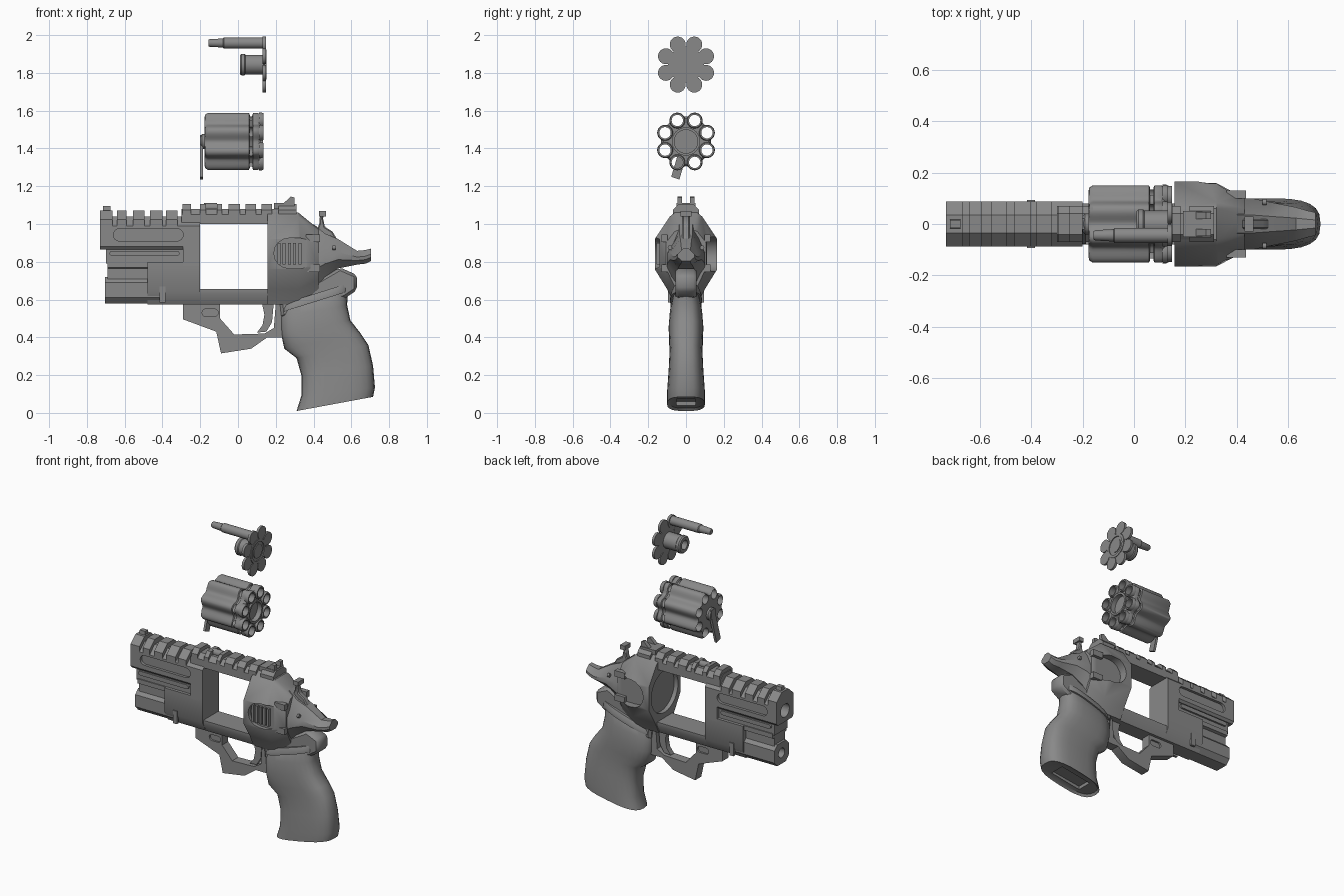
import bpy, bmesh
from math import sin, cos, pi, tau, copysign
from mathutils import Vector

default = bpy.data.objects.get("Cube")
if default:
    bpy.data.objects.remove(default, do_unlink=True)

steel = bpy.data.materials.new("gunmetal grey")
steel.use_nodes = True
GREY = (.25, .25, .25, 1)
steel.diffuse_color = GREY
steel.node_tree.nodes["Principled BSDF"].inputs["Base Color"].default_value = GREY
parts = []


def loft(name, rings, closed=False):
    """Skin a row of equal rings; cap the ends or close the row into a loop."""
    bm = bmesh.new()
    rows = [[bm.verts.new(p) for p in ring] for ring in rings]
    pairs = list(zip(rows, rows[1:]))
    if closed:
        pairs.append((rows[-1], rows[0]))
    for a, b in pairs:
        count = len(a)
        for i in range(count):
            j = (i + 1) % count
            bm.faces.new((a[i], a[j], b[j], b[i]))
    if not closed:
        bm.faces.new(rows[0])
        bm.faces.new(rows[-1])
    bmesh.ops.recalc_face_normals(bm, faces=bm.faces)
    mesh = bpy.data.meshes.new(name)
    bm.to_mesh(mesh)
    bm.free()
    mesh.materials.append(steel)
    obj = bpy.data.objects.new(name, mesh)
    bpy.context.collection.objects.link(obj)
    parts.append(obj)
    return obj


def section(x, half):
    """Symmetric cross-section at x from its +y half, listed top to bottom."""
    return [(x, y, z) for y, z in half] + [(x, -y, z) for y, z in reversed(half)]


def bar(name, x0, x1, half):
    return loft(name, [section(x0, half), section(x1, half)])


def box(name, x0, x1, z0, z1, w, y=0):
    return plate(name, [(x0, z0), (x1, z0), (x1, z1), (x0, z1)], w, y)


def plate(name, outline, w, y=0):
    """Side outline in x, z given the half thickness w."""
    return loft(name, [[(x, y + s * w, z) for x, z in outline] for s in (-1, 1)])


def tube(name, profile, y, z, closed=False, n=32):
    """Lathe (x, radius) pairs around an axis along x."""
    return loft(name, [[(x, y + r * cos(tau * i / n), z + r * sin(tau * i / n))
                        for i in range(n)] for x, r in profile], closed)


def capsule(x0, x1, z0, z1):
    r, mid = (z1 - z0) / 2, (z0 + z1) / 2
    arc = [pi * i / 8 - pi / 2 for i in range(9)]
    return ([(x1 - r + r * cos(a), mid + r * sin(a)) for a in arc]
            + [(x0 + r - r * cos(a), mid - r * sin(a)) for a in arc])


def bake(obj):
    graph = bpy.context.evaluated_depsgraph_get()
    graph.update()
    mesh = bpy.data.meshes.new_from_object(obj.evaluated_get(graph))
    obj.modifiers.clear()
    obj.data = mesh


def cut(obj, cutters):
    for c in cutters:
        mod = obj.modifiers.new("cut", "BOOLEAN")
        mod.operation, mod.object, mod.solver = "DIFFERENCE", c, "EXACT"
    bake(obj)
    for c in cutters:
        parts.remove(c)
        bpy.data.objects.remove(c, do_unlink=True)


def bevel(obj, width, segments=1):
    mod = obj.modifiers.new("bevel", "BEVEL")
    mod.width, mod.segments, mod.limit_method, mod.angle_limit = width, segments, "ANGLE", .6
    bake(obj)
    return obj


# Barrel shroud with a bore and long side slots
shroud = bar("barrel_shroud", -.73, -.2, [(.035, 1.04), (.088, .99), (.088, .88), (.075, .865)])
cut(shroud, [tube("bore", [(-.8, .045), (-.3, .045)], 0, .94)]
    + [plate("slot", capsule(-.66, -.29, .91, .975), .02, s * .09) for s in (-1, 1)])
box("shroud_channel", -.7, -.2, .79, .87, .068)
bar("shroud_rear", -.29, -.2, [(.088, .88), (.088, .78)])
for s in (-1, 1):
    plate("channel_rib", capsule(-.68, -.31, .83, .858), .008, s * .072)

# Lower barrel housing
bar("under_block", -.69, -.47, [(.075, .8), (.075, .77), (.055, .765), (.055, .7)])
under = bar("under_tube", -.705, -.4, [(.045, .72), (.075, .69), (.075, .61), (.045, .578)])
cut(under, [tube("under_bore", [(-.8, .032), (-.6, .032)], 0, .65)])
bar("under_housing", -.48, -.2, [(.088, .8), (.088, .64), (.05, .575)])
for s in (-1, 1):
    box("housing_catch", -.415, -.385, .585, .67, .008, s * .086)
bar("bottom_strap", -.2, .32, [(.08, .655), (.08, .63), (.05, .575)])

# Top strap and rail
bar("top_strap", -.3, .3, [(.04, 1.08), (.07, 1.05), (.07, 1.0)])
for x0, x1 in [(-.73, -.665), (-.64, -.59), (-.555, -.495), (-.465, -.4), (-.38, -.32)]:
    bar("front_rail_tooth", x0, x1, [(.035, 1.072), (.088, 1.025), (.088, .98)])
bar("front_sight", -.715, -.675, [(.015, 1.095), (.02, 1.06)])
for x0, x1 in [(-.295, -.25), (-.2, -.17), (-.11, -.085), (-.05, .01), (.04, .095), (.125, .18), (.215, .31)]:
    bar("rail_tooth", x0, x1, [(.04, 1.105), (.07, 1.075), (.07, 1.05)])
tube("rail_screw", [(-.18, .022), (-.11, .022)], 0, 1.088)

# Rear sight
box("rear_sight_base", .19, .3, 1.08, 1.11, .05)
for s in (-1, 1):
    plate("rear_sight_post", [(.23, 1.1), (.3, 1.1), (.3, 1.14), (.28, 1.145)], .013, s * .033)

# Recoil shield, octagonal and tapering to the back
wide = [(.06, 1.06), (.085, 1.04), (.165, .92), (.165, .76), (.1, .655), (.06, .575)]
back = [(.035, .97), (.06, .96), (.107, .9), (.107, .77), (.08, .71), (.05, .65)]
shield = loft("recoil_shield", [section(.157, wide), section(.32, wide), section(.43, back)])
cut(shield, [tube("face_recess", [(.1, .14), (.185, .14)], 0, .83),
             plate("vent_pocket", capsule(.19, .41, .765, .925), .025, -.165),
             plate("gate_pocket", capsule(.2, .45, .75, .93), .055, .165)])
for i in range(5):
    box("vent_rib", .208 + i * .028, .224 + i * .028, .785, .9, .012, -.145)
for s in (-1, 1):
    for z in (.765, .925):
        box("shield_clip", .36, .435, z - .02, z + .02, .016, s * .115)

# Tail of the frame behind the shield
tail = [(.4, .1, .65, 1.0), (.46, .1, .72, .95), (.53, .085, .765, .92),
        (.63, .065, .785, .858), (.675, .052, .79, .862), (.705, .045, .805, .87)]
loft("frame_tail", [section(x, [(w * .35, hi), (w, hi * .55 + lo * .45), (w, hi * .3 + lo * .7), (w * .5, lo)])
                    for x, w, lo, hi in tail])
for s in (-1, 1):
    tube("tail_pin", [(.5, .012), (.515, .012)], s * .085, .875, n=12)

# Hammer
bevel(plate("hammer", [(.4, .93), (.43, 1.0), (.435, 1.06), (.465, 1.07), (.45, 1.03),
                       (.46, .985), (.5, .96), (.53, .91)], .02), .006)
box("hammer_spur", .43, .465, 1.04, 1.068, .03)

# Frame neck above the grip
bevel(plate("frame_neck", [(.22, .6), (.32, .6), (.42, .7), (.54, .77), (.63, .73), (.63, .65),
                           (.57, .61), (.45, .56), (.23, .5)], .055), .015)

# Grip lofted between its front and back edges: x, z, x, z, half width
grip = [(.32, .025, .69, .085, .085), (.31, .01, .715, .085, .1), (.335, .09, .725, .135, .1),
        (.335, .2, .715, .25, .092), (.31, .29, .69, .36, .087), (.245, .34, .65, .42, .09),
        (.228, .42, .595, .49, .092), (.226, .51, .578, .57, .085),
        (.24, .56, .58, .65, .07), (.33, .6, .6, .7, .05)]


def grip_ring(xf, zf, xb, zb, w, n=24):
    ring = []
    for i in range(n):
        c, s = cos(tau * i / n), sin(tau * i / n)
        t = .5 - .5 * copysign(abs(c) ** .7, c)
        ring.append((xf + (xb - xf) * t, w * copysign(abs(s) ** .7, s), zf + (zb - zf) * t))
    return ring


grip_body = loft("grip", [grip_ring(*g) for g in grip])
cut(grip_body, [plate("grip_well", [(.4, -.05), (.62, -.05), (.62, .09), (.4, .06)], .05)])

# Collar band sweeping round the top of the grip
loft("grip_collar", [grip_ring(.222, .53, .59, .645, .084), grip_ring(.222, .545, .592, .665, .084),
                     grip_ring(.23, .575, .595, .69, .072)])

# Trigger guard and trigger
guard = [(-.29, .58), (-.29, .495), (-.115, .43), (-.09, .315), (.07, .34), (.155, .4), (.24, .4), (.24, .58),
         (.2, .58), (.19, .45), (.14, .42), (-.02, .415), (-.095, .5), (-.095, .58)]
guard_body = plate("trigger_guard", guard, .032)
cut(guard_body, [plate("guard_slot", capsule(-.19, -.105, .51, .55), .015, s * .035) for s in (-1, 1)])
plate("trigger", [(.125, .59), (.14, .52), (.13, .465), (.1, .425), (.15, .43), (.18, .48), (.19, .59)], .018)


# Lobed cylinder with eight chambers
def lobes(x, base, amp, z, n=96):
    ring = []
    for i in range(n):
        a = tau * i / n
        r = base - amp * cos(8 * a)
        ring.append((x, r * cos(a), z + r * sin(a)))
    return ring


AXIS = 1.437
spots = [(cos(tau * (i + .5) / 8), sin(tau * (i + .5) / 8)) for i in range(8)]
steps = [(-.177, .135, .014), (-.16, .146, .015), (.058, .146, .015), (.063, .136, .013),
         (.075, .136, .013), (.08, .146, .015), (.105, .146, .015), (.12, .136, .016)]
drum = loft("cylinder", [lobes(x, b, a, AXIS) for x, b, a in steps])
cut(drum, [tube("chamber", [(-.3, .03), (.3, .03)], .12 * c, AXIS + .12 * s, n=24) for c, s in spots]
    + [tube("hub_recess", [(.1, .062), (.2, .062)], 0, AXIS)])
for c, s in spots:
    tube("chamber_rim", [(.11, .03), (.135, .03), (.135, .038), (.125, .042), (.11, .042)],
         .12 * c, AXIS + .12 * s, True, 24)
tube("cylinder_hub", [(.11, .062), (.132, .062), (.132, .075), (.11, .075)], 0, AXIS, True)
tube("cylinder_pivot", [(-.2, .03), (-.19, .04), (-.17, .04)], 0, AXIS)

# Crane arm hanging off the front of the cylinder
arm = [(.022, 1.47), (.022, 1.43), (-.035, 1.235), (-.078, 1.25), (-.022, 1.44), (-.022, 1.47)]
loft("crane_arm", [[(x, y, z) for y, z in arm] for x in (-.202, -.186)])

# Ejector star with its shaft and one cartridge
TOP = 1.844
for c, s in spots:
    tube("star_disc", [(.131, .042), (.147, .042)], .115 * c, TOP + .115 * s, n=24)
tube("star_plate", [(.132, .095), (.144, .095)], 0, TOP)
tube("star_ring", [(.14, .062), (.15, .062), (.15, .08), (.14, .08)], 0, TOP, True)
tube("star_boss", [(.14, .045), (.149, .045)], 0, TOP)
shaft = tube("ejector_shaft", [(.01, .05), (.018, .057), (.035, .057), (.04, .052), (.135, .052)], 0, TOP)
cut(shaft, [tube("shaft_bore", [(-.1, .03), (.08, .03)], 0, TOP)])
c, s = spots[5]
tube("cartridge", [(-.157, .016), (-.15, .02), (-.08, .024), (-.075, .029), (.135, .029)],
     .115 * c, TOP + .115 * abs(s) + .008)

# Smooth shading with crisp edges
bpy.ops.object.select_all(action="DESELECT")
for obj in parts:
    obj.select_set(True)
bpy.context.view_layer.objects.active = parts[0]
bpy.ops.object.shade_smooth_by_angle(angle=.6)
